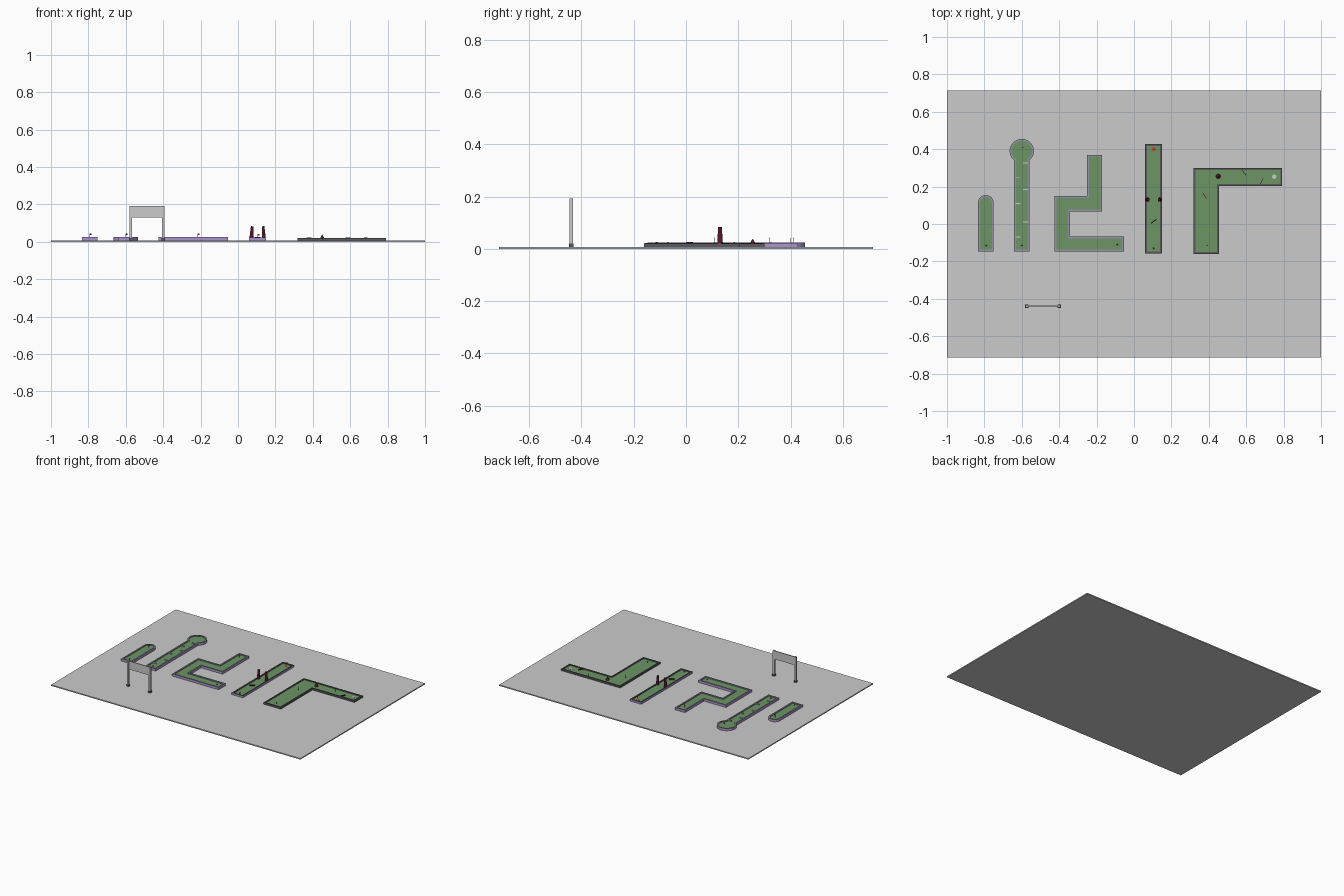
import bpy, bmesh, math
from mathutils import Matrix, Vector

if "Cube" in bpy.data.objects:
    bpy.data.objects.remove(bpy.data.objects["Cube"])

G = 0.008  # top of the ground slab


def mat(name, c):
    m = bpy.data.materials.new(name)
    m.diffuse_color = (*c, 1)
    m.use_nodes = True
    m.node_tree.nodes["Principled BSDF"].inputs["Base Color"].default_value = m.diffuse_color
    return m


GREEN = mat("turf_green", (0.15, 0.30, 0.13))
PURPLE = mat("edge_purple", (0.42, 0.30, 0.62))
RIM = mat("rim_grey", (0.30, 0.30, 0.38))
DARK = mat("dark_grey", (0.10, 0.10, 0.11))
MAROON = mat("maroon", (0.10, 0.008, 0.025))
RED = mat("red", (0.6, 0.06, 0.03))
WHITE = mat("white", (0.8, 0.8, 0.8))
BLACK = mat("black", (0.015, 0.015, 0.015))


def finish(name, bm, mats=()):
    bmesh.ops.recalc_face_normals(bm, faces=bm.faces)
    me = bpy.data.meshes.new(name)
    bm.to_mesh(me)
    bm.free()
    for m in mats:
        me.materials.append(m)
    ob = bpy.data.objects.new(name, me)
    bpy.context.collection.objects.link(ob)
    return ob


def box(name, centre, size, m=None, turn=0):
    bm = bmesh.new()
    bmesh.ops.create_cube(bm, size=1)
    bmesh.ops.scale(bm, vec=size, verts=bm.verts)
    bmesh.ops.transform(bm, matrix=Matrix.Translation(centre) @ Matrix.Rotation(turn, 4, 'Z'), verts=bm.verts)
    return finish(name, bm, [m] if m else [])


def cone(name, x, y, z0, z1, r1, r2, m=None, lean=0, n=16):
    bm = bmesh.new()
    bmesh.ops.create_cone(bm, cap_ends=True, segments=n, radius1=r1, radius2=r2, depth=z1 - z0)
    bmesh.ops.transform(bm, matrix=Matrix.Translation((x, y, (z0 + z1) / 2)) @ Matrix.Rotation(lean, 4, 'Y'),
                        verts=bm.verts)
    for f in bm.faces:
        f.smooth = len(f.verts) == 4
    ob = finish(name, bm, [m] if m else [])
    for e in ob.data.edges:  # keep cap edges crisp
        e.use_edge_sharp = False
    return ob


def lane(name, outline, top, floor, side, rim, width=0.010):
    """Closed outline -> raised kerb with a sunken green floor."""
    bm = bmesh.new()
    base = bm.faces.new([bm.verts.new((x, y, G)) for x, y in outline])
    ext = bmesh.ops.extrude_face_region(bm, geom=[base], use_keep_orig=True)["geom"]
    bmesh.ops.translate(bm, vec=(0, 0, top - G), verts=[v for v in ext if isinstance(v, bmesh.types.BMVert)])
    face = [f for f in ext if isinstance(f, bmesh.types.BMFace)][0]
    bmesh.ops.recalc_face_normals(bm, faces=bm.faces)
    ring = bmesh.ops.inset_region(bm, faces=[face], thickness=width, use_even_offset=True)["faces"]
    for f in ring:
        f.material_index = 1
    ext = bmesh.ops.extrude_discrete_faces(bm, faces=[face])["faces"]
    for v in ext[0].verts:
        v.co.z = floor
    for e in ext[0].edges:
        for f in e.link_faces:
            f.material_index = 1
    ext[0].material_index = 2
    return finish(name, bm, [side, rim, GREEN])


def arc(cx, cy, r, a0, a1, n):
    return [(cx + r * math.cos(math.radians(a0 + (a1 - a0) * i / n)),
             cy + r * math.sin(math.radians(a0 + (a1 - a0) * i / n))) for i in range(n + 1)]


def flag(name, x, y, z, m):
    cone(name + "_pole", x, y, z, z + 0.025, 0.001, 0.001, WHITE, n=6)
    box(name + "_cloth", (x + 0.005, y, z + 0.021), (0.010, 0.001, 0.007), m)


# Ground slab
box("ground_slab", (0, 0, G / 2), (2, 1.428, G))

# Lanes, left to right
lane("lane_1", [(-0.834, -0.147), (-0.75, -0.147)] + arc(-0.792, 0.113, 0.042, 0, 180, 16),
     0.025, 0.019, PURPLE, RIM)
lane("lane_2", [(-0.642, -0.147), (-0.558, -0.147)] + arc(-0.6, 0.39, 0.065, -49.7, 229.7, 28),
     0.025, 0.019, PURPLE, RIM)
lane("lane_3", [(-0.425, -0.147), (-0.053, -0.147), (-0.053, -0.067), (-0.342, -0.067), (-0.342, 0.067),
                (-0.17, 0.067), (-0.17, 0.37), (-0.25, 0.37), (-0.25, 0.15), (-0.425, 0.15)],
     0.025, 0.019, PURPLE, RIM)
lane("lane_4", [(0.06, -0.158), (0.15, -0.158), (0.15, 0.428), (0.06, 0.428)], 0.022, 0.017, PURPLE, DARK)
lane("lane_5", [(0.318, -0.16), (0.455, -0.16), (0.455, 0.203), (0.792, 0.203), (0.792, 0.30), (0.318, 0.30)],
     0.021, 0.016, DARK, DARK)

# Lane 2 alternating barriers
for i, y in enumerate((-0.07, 0.01, 0.11, 0.185, 0.25, 0.325)):
    box(f"barrier_{i}", (-0.6 + (0.020 if i % 2 else -0.020), y, 0.022), (0.026, 0.005, 0.007), WHITE)

# Balls at the tees
for i, (x, y, z) in enumerate([(-0.79, -0.115, 0.019), (-0.6, -0.115, 0.019), (-0.09, -0.11, 0.019),
                               (0.105, -0.13, 0.017), (0.39, -0.115, 0.016)]):
    bm = bmesh.new()
    bmesh.ops.create_uvsphere(bm, u_segments=12, v_segments=8, radius=0.004)
    bmesh.ops.translate(bm, vec=(x, y, z + 0.003), verts=bm.verts)
    for f in bm.faces:
        f.smooth = True
    finish(f"ball_{i}", bm, [DARK])

# Flags and cups at the ends
flag("flag_1", -0.792, 0.11, 0.019, BLACK)
flag("flag_2", -0.6, 0.41, 0.019, BLACK)
flag("flag_3", -0.215, 0.32, 0.019, RED)
flag("flag_4", 0.105, 0.40, 0.017, RED)
cone("cup_4", 0.105, 0.40, 0.016, 0.0185, 0.011, 0.011, RED)
cone("cup_5", 0.75, 0.253, 0.015, 0.0175, 0.012, 0.012, WHITE)

# Lane 4 leaning gate posts and diagonal bar
for s in (-1, 1):
    cone("leaning_post", 0.105 + s * 0.031, 0.130, 0.017, 0.083, 0.011, 0.007, MAROON, lean=-s * 0.06)
box("diagonal_bar", (0.105, 0.014, 0.021), (0.036, 0.005, 0.009), MAROON, math.radians(36))

# Lane 5 cone and bars
cone("obstacle_cone", 0.45, 0.255, 0.016, 0.038, 0.013, 0.001, MAROON)
for x, y, a in ((0.378, 0.150, -57), (0.588, 0.275, -52), (0.683, 0.228, 63)):
    box("angled_bar", (x, y, 0.0195), (0.036, 0.004, 0.007), MAROON, math.radians(a))

# Entrance arch: posts with feet and a blank sign board
for x in (-0.573, -0.399):
    box("arch_post", (x, -0.439, 0.10), (0.013, 0.013, 0.184))
    box("arch_foot", (x, -0.439, 0.014), (0.018, 0.018, 0.012), DARK)
box("arch_sign", (-0.486, -0.437, 0.161), (0.165, 0.007, 0.060))
